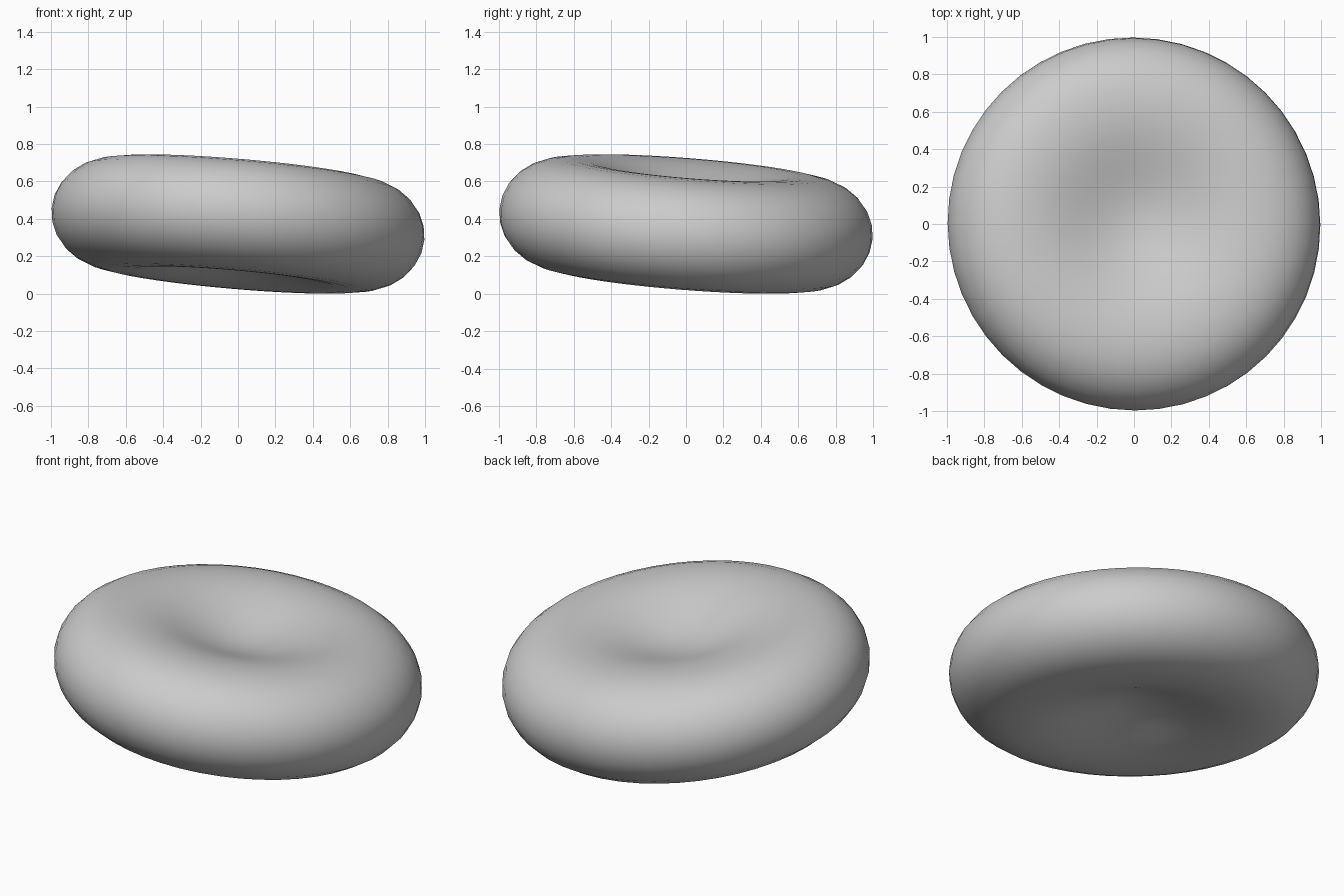
import bpy, bmesh, math
from mathutils import Matrix, Vector

cube = bpy.data.objects.get("Cube")
if cube:
    bpy.data.objects.remove(cube, do_unlink=True)

SEGMENTS = 48
RIM, RIM_R, DIMPLE = 0.297, 0.62, 0.13   # half thickness, ridge radius, dimple depth

# Upper half of the cross-section: smooth dimple, ridge, then rounded rim
upper = []
for i in range(9):
    r = RIM_R * i / 8
    dip = DIMPLE * (1 + math.cos(math.pi * r / RIM_R)) / 2
    upper.append((r, RIM - dip))
upper += [(0.69, 0.294), (0.77, 0.28), (0.845, 0.25), (0.91, 0.203),
          (0.96, 0.142), (0.99, 0.073), (1.0, 0.0)]
profile = upper + [(r, -h) for r, h in reversed(upper[:-1])]

# Spin the profile into a closed disc
bm = bmesh.new()
verts = [bm.verts.new((r, 0, h)) for r, h in profile]
edges = [bm.edges.new(pair) for pair in zip(verts, verts[1:])]
bmesh.ops.spin(bm, geom=verts + edges, cent=(0, 0, 0), axis=(0, 0, 1),
               angle=math.tau, steps=SEGMENTS, use_duplicate=False)
bmesh.ops.remove_doubles(bm, verts=bm.verts, dist=0.0005)
bmesh.ops.recalc_face_normals(bm, faces=bm.faces)

# Tilt the disc down towards +x and +y, then rest it on the ground
tilt = Vector((0, 0, 1)).rotation_difference(Vector((0.086, 0.08, 1)))
bm.transform(tilt.to_matrix().to_4x4())
lowest = min(v.co.z for v in bm.verts)
bm.transform(Matrix.Translation((0, 0, -lowest)))
for f in bm.faces:
    f.smooth = True

mesh = bpy.data.meshes.new("dimpled_disc")
bm.to_mesh(mesh)
bm.free()
disc = bpy.data.objects.new("dimpled_disc", mesh)
bpy.context.collection.objects.link(disc)

# Plain grey surface
grey = bpy.data.materials.new("light_grey")
grey.use_nodes = True
grey.diffuse_color = (0.6, 0.6, 0.6, 1)
grey.node_tree.nodes["Principled BSDF"].inputs["Base Color"].default_value = (0.6, 0.6, 0.6, 1)
mesh.materials.append(grey)
